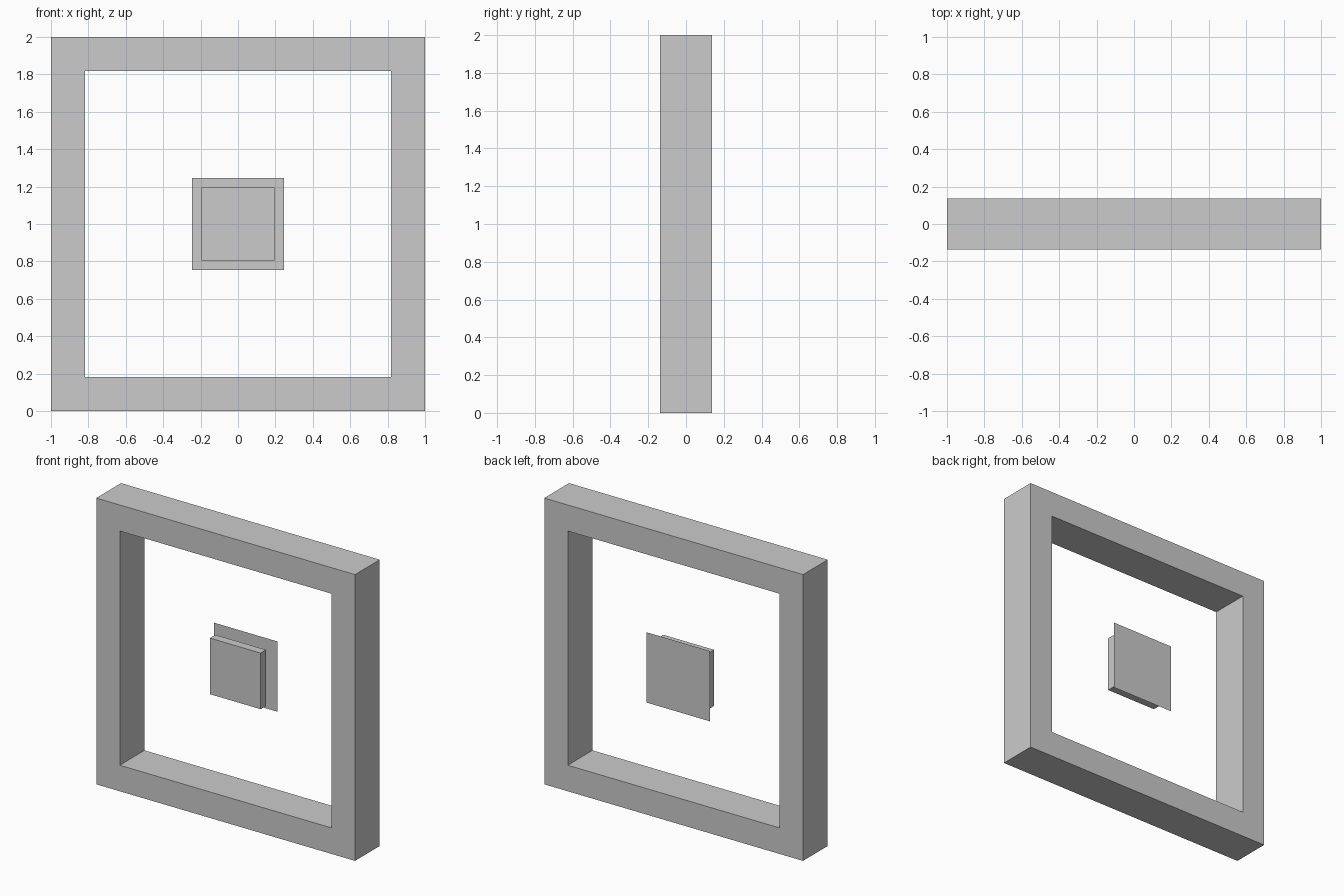
import bpy, bmesh
from mathutils import Vector

if "Cube" in bpy.data.objects:
    bpy.data.objects.remove(bpy.data.objects["Cube"])

U = 1 / 11  # grid unit of the design


def make_object(name, bm):
    mesh = bpy.data.meshes.new(name)
    bm.to_mesh(mesh)
    bm.free()
    obj = bpy.data.objects.new(name, mesh)
    bpy.context.collection.objects.link(obj)
    return obj


def square(bm, half, y):
    return [bm.verts.new((x * half, y, 1 + z * half))
            for x, z in ((-1, -1), (1, -1), (1, 1), (-1, 1))]


# Square outer frame: four loops joined into a ring
bm = bmesh.new()
d = 1.5 * U
loops = [square(bm, 1, -d), square(bm, 1, d),
         square(bm, 9 * U, d), square(bm, 9 * U, -d)]
for k in range(4):
    a, b = loops[k], loops[(k + 1) % 4]
    for i in range(4):
        j = (i + 1) % 4
        bm.faces.new((a[i], a[j], b[j], b[i]))
bmesh.ops.recalc_face_normals(bm, faces=bm.faces)
make_object("outer_frame", bm)

# Thin backing sheet behind the centre block
bm = bmesh.new()
bm.faces.new(reversed(square(bm, 2.7 * U, 0.087)))
make_object("backing_sheet", bm)

# Centre block, with seams at the quarter points of its rim
bm = bmesh.new()
half, thick = 0.196, 0.03
bmesh.ops.create_cube(bm, size=2)
for v in bm.verts:
    v.co = Vector((v.co.x * half, v.co.y * thick, v.co.z * half + 1))
for axis in ((1, 0, 0), (0, 0, 1)):
    for s in (-0.5, 0.5):
        bmesh.ops.bisect_plane(bm, geom=bm.verts[:] + bm.edges[:] + bm.faces[:],
                               plane_co=(s * half, 0, 1 + s * half), plane_no=axis)
seams = [e for e in bm.edges
         if abs(e.verts[0].co.y - e.verts[1].co.y) > thick and e.calc_face_angle(0) < 0.1]
rim = [e for e in bm.edges
       if e.calc_face_angle(0) > 1 and abs(e.verts[0].co.y - e.verts[1].co.y) < thick]
bmesh.ops.split_edges(bm, edges=seams + rim)
make_object("centre_block", bm)
